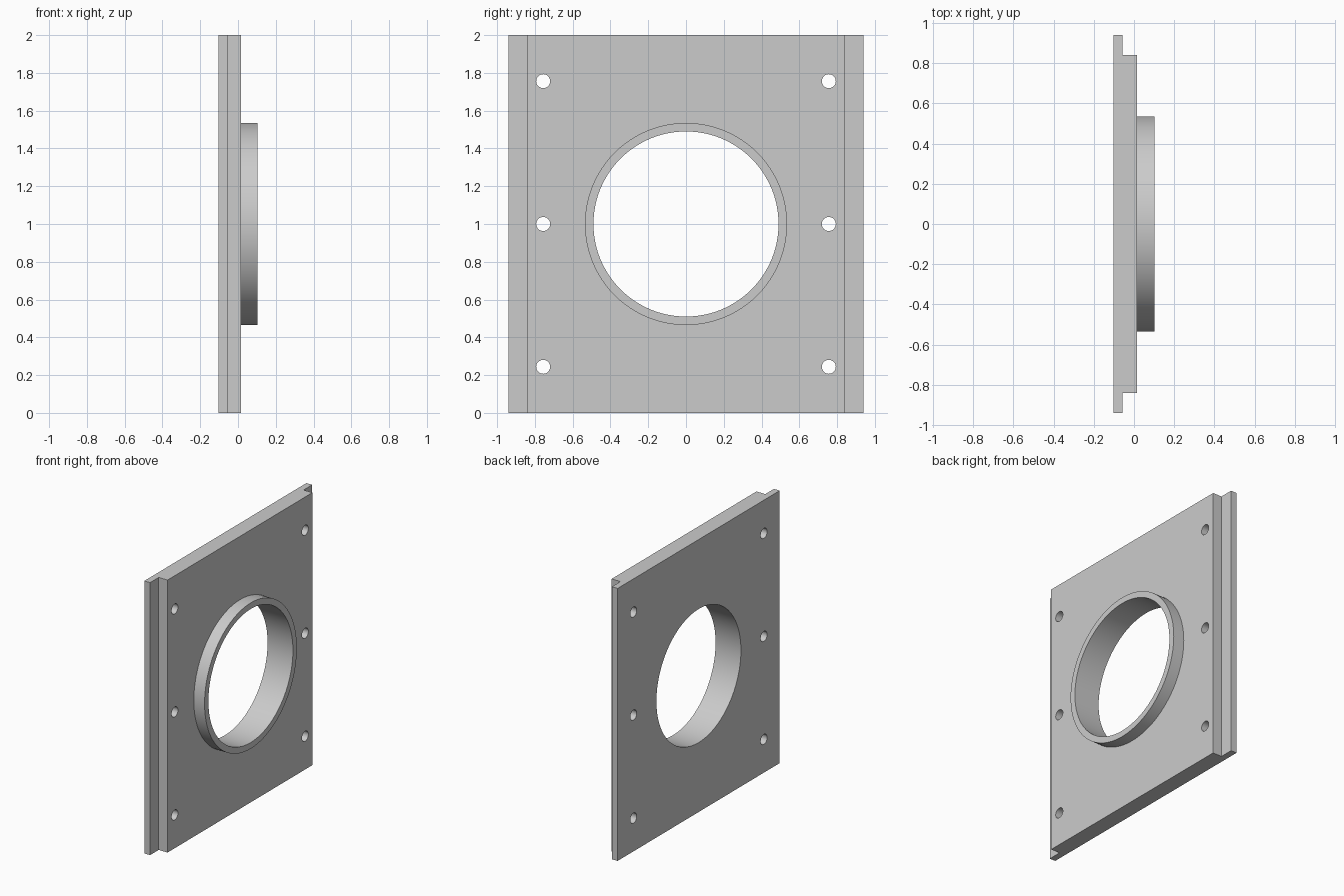
import bpy, bmesh, math
from mathutils import Matrix

cube = bpy.data.objects.get("Cube")
if cube:
    bpy.data.objects.remove(cube, do_unlink=True)

BACK, STEP, FACE, RIM = -0.103, -0.056, 0.016, 0.103   # depths along x
HALF_W, HALF_BODY, HEIGHT = 0.94, 0.84, 2.0
BORE, COLLAR, HOLE = 0.49, 0.535, 0.037
SEGMENTS = 96

grey = bpy.data.materials.new("light grey")
grey.use_nodes = True
colour = (0.6, 0.6, 0.6, 1)
grey.diffuse_color = colour
grey.node_tree.nodes["Principled BSDF"].inputs["Base Color"].default_value = colour


def make_object(name, bm):
    bmesh.ops.recalc_face_normals(bm, faces=bm.faces)
    mesh = bpy.data.meshes.new(name)
    bm.to_mesh(mesh)
    bm.free()
    mesh.materials.append(grey)
    obj = bpy.data.objects.new(name, mesh)
    bpy.context.collection.objects.link(obj)
    return obj


def smooth(obj):
    bpy.ops.object.select_all(action='DESELECT')
    obj.select_set(True)
    bpy.context.view_layer.objects.active = obj
    bpy.ops.object.shade_smooth_by_angle(angle=math.radians(30))


def add_cutter(bm, y, z, radius, segments):
    place = Matrix.Translation((0, y, z)) @ Matrix.Rotation(math.pi / 2, 4, 'Y')
    bmesh.ops.create_cone(bm, cap_ends=True, segments=segments, radius1=radius,
                          radius2=radius, depth=1, matrix=place)


# Plate: stepped cross-section extruded upwards
half = [(BACK, HALF_W), (STEP, HALF_W), (STEP, HALF_BODY), (FACE, HALF_BODY)]
outline = half + [(x, -y) for x, y in reversed(half)]
bm = bmesh.new()
base = bm.faces.new([bm.verts.new((x, y, 0)) for x, y in outline])
top = bmesh.ops.extrude_face_region(bm, geom=[base])
bmesh.ops.translate(bm, vec=(0, 0, HEIGHT),
                    verts=[v for v in top["geom"] if isinstance(v, bmesh.types.BMVert)])
plate = make_object("mounting_plate", bm)

# Cutter: central bore and two columns of screw holes
bm = bmesh.new()
add_cutter(bm, 0, HEIGHT / 2, BORE, SEGMENTS)
for y in (-0.756, 0.756):
    for dz in (-0.756, 0, 0.756):
        add_cutter(bm, y, HEIGHT / 2 + dz, HOLE, 32)
cutter = make_object("hole_cutter", bm)
cutter.hide_render = True

cut = plate.modifiers.new("holes", 'BOOLEAN')
cut.operation = 'DIFFERENCE'
cut.solver = 'EXACT'
cut.object = cutter
bpy.context.view_layer.objects.active = plate
bpy.ops.object.modifier_apply(modifier=cut.name)
bpy.data.objects.remove(cutter, do_unlink=True)
smooth(plate)

# Collar: open-backed ring standing on the plate face
bm = bmesh.new()
section = [(FACE, BORE), (RIM, BORE), (RIM, COLLAR), (FACE, COLLAR)]
verts = [bm.verts.new((x, 0, HEIGHT / 2 + r)) for x, r in section]
edges = [bm.edges.new(pair) for pair in zip(verts, verts[1:])]
bmesh.ops.spin(bm, geom=verts + edges, cent=(0, 0, HEIGHT / 2), axis=(1, 0, 0),
               angle=2 * math.pi, steps=SEGMENTS)
bmesh.ops.remove_doubles(bm, verts=bm.verts, dist=0.0001)
collar = make_object("collar_ring", bm)
# an open shell: make sure the rim faces outwards
rim = max(collar.data.polygons, key=lambda p: p.center.x)
if rim.normal.x < 0:
    collar.data.flip_normals()
smooth(collar)
